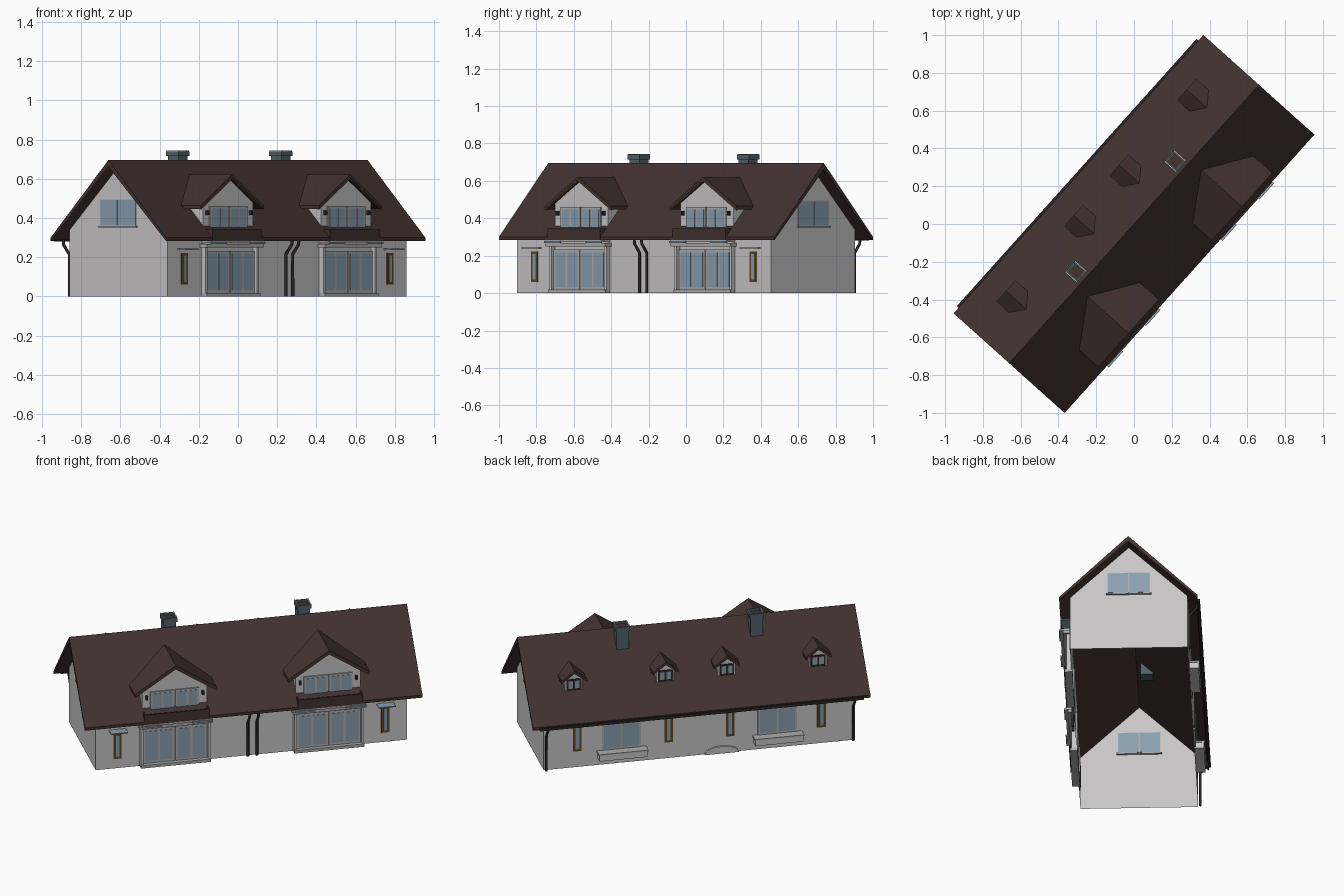
import bpy, bmesh, math
from mathutils import Matrix, Vector

if "Cube" in bpy.data.objects:
    bpy.data.objects.remove(bpy.data.objects["Cube"])

# The house stands turned on the plot: local x = length, local -y = garden front
TURN = Matrix.Rotation(math.radians(48.1), 4, 'Z')
L, W = 0.913, 0.336            # half length and half width of the walls
RIDGE = 0.695                  # main roof slope is 45 degrees: z = RIDGE - |y|


def material(name, rgb):
    m = bpy.data.materials.new(name)
    m.diffuse_color = (*rgb, 1)
    m.use_nodes = True
    m.node_tree.nodes["Principled BSDF"].inputs["Base Color"].default_value = m.diffuse_color
    return m


ROOF = material("dark brown roof", (0.055, 0.032, 0.031))
WALL = material("pale plaster", (0.58, 0.565, 0.565))
FRAME = material("light grey frame", (0.42, 0.42, 0.42))
GLASS = material("blue grey glass", (0.25, 0.35, 0.43))
SLATE = material("slate chimney", (0.08, 0.125, 0.14))
WOOD = material("golden brown wood", (0.10, 0.06, 0.02))
PIPE = material("dark pipe", (0.025, 0.018, 0.018))


def mesh(name, verts, faces, mat):
    me = bpy.data.meshes.new(name)
    me.from_pydata([TURN @ Vector(v) for v in verts], [], faces)
    bm = bmesh.new()
    bm.from_mesh(me)
    bmesh.ops.recalc_face_normals(bm, faces=bm.faces)
    bm.to_mesh(me)
    bm.free()
    me.materials.append(mat)
    ob = bpy.data.objects.new(name, me)
    bpy.context.collection.objects.link(ob)
    return ob


def prism(name, near, far, mat):
    """Solid between two matching outlines."""
    n = len(near)
    faces = [(i, (i + 1) % n, n + (i + 1) % n, n + i) for i in range(n)]
    faces += [tuple(range(n))[::-1], tuple(range(n, 2 * n))]
    return mesh(name, near + far, faces, mat)


def box(name, x, y, z, mat):
    ring = lambda h: [(x[0], y[0], h), (x[1], y[0], h), (x[1], y[1], h), (x[0], y[1], h)]
    return prism(name, ring(z[0]), ring(z[1]), mat)


def window(name, cx, half, y, z, panes, frame=FRAME, bar=0.012):
    """Frame plate with glass panes showing on both sides, facing local y."""
    box(name + "_frame", (cx - half, cx + half), (y - 0.004, y + 0.004), z, frame)
    step = (2 * half - bar) / panes
    for i in range(panes):
        a = cx - half + bar + i * step
        box(name + "_glass", (a, a + step - bar), (y - 0.006, y + 0.006),
            (z[0] + bar, z[1] - bar), GLASS)


def to_roof(name, outline, y, mat):
    """Extrude an (x, z) outline from y back to where it meets the main roof."""
    s = 1 if y > 0 else -1
    near = [(px, y, pz) for px, pz in outline]
    far = [(px, s * min(abs(y) - 0.001, RIDGE - pz - 0.01), pz) for px, pz in outline]
    return prism(name, near, far, mat)


def dormer(name, cx, half, eave, top, y_roof, body, base, y_body):
    t = 0.018
    k = (top - eave) / half
    to_roof(name + "_roof", [(cx - half, eave), (cx, top), (cx + half, eave),
            (cx + half, eave - t), (cx, top - t), (cx - half, eave - t)], y_roof, ROOF)
    h = top - t - k * body
    to_roof(name + "_wall", [(cx - body, base), (cx - body, h), (cx, top - t),
            (cx + body, h), (cx + body, base)], y_body, WALL)


# Walls, open underneath
ends = [[(x, -W, 0), (x, -W, 0.337), (x, 0, 0.662), (x, W, 0.337), (x, W, 0)] for x in (-L, L)]
mesh("walls", ends[0] + ends[1],
     [(0, 1, 2, 3, 4), (5, 6, 7, 8, 9), (0, 1, 6, 5), (3, 4, 9, 8)], WALL)

# Main roof
prof = [(-0.395, 0.30), (0, RIDGE), (0.395, 0.30), (0.395, 0.283), (0, 0.662), (-0.395, 0.283)]
prism("main_roof", [(-0.99, y, z) for y, z in prof], [(0.99, y, z) for y, z in prof], ROOF)
box("back_gutter", (-0.95, 0.95), (0.39, 0.408), (0.28, 0.296), PIPE)

for s in (-1, 1):
    # Gable windows with two panes and a sill
    x = s * L
    box("gable_frame", (x - 0.004, x + 0.004), (-0.122, 0.122), (0.36, 0.495), FRAME)
    for a in (-0.118, 0.004):
        box("gable_glass", (x - 0.006, x + 0.006), (a, a + 0.114), (0.364, 0.491), GLASS)
    box("gable_sill", (x - 0.012, x + 0.012), (-0.13, 0.13), (0.352, 0.36), FRAME)

    # Large front dormer with its trim, windows and lamps
    c = s * 0.45
    dormer("front_dormer", c, 0.24, 0.465, 0.622, -0.365, 0.19, 0.35, -0.335)
    for e in (-1, 1):
        a = [(c, 0.604), (c + e * 0.235, 0.450), (c + e * 0.235, 0.443), (c, 0.597)]
        prism("dormer_trim", [(px, -0.362, pz) for px, pz in a],
              [(px, -0.352, pz) for px, pz in a], WOOD)
        window("dormer_window", c + e * 0.073, 0.07, -0.338, (0.335, 0.46), 2)
        box("dormer_lamp", (c + e * 0.165 - 0.006, c + e * 0.165 + 0.006),
            (-0.352, -0.335), (0.415, 0.438), PIPE)

    # Balcony with dark parapet
    box("balcony_floor", (c - 0.205, c + 0.205), (-0.40, -0.336), (0.272, 0.284), FRAME)
    box("balcony_front", (c - 0.19, c + 0.19), (-0.398, -0.39), (0.276, 0.345), ROOF)
    for e in (-1, 1):
        box("balcony_side", sorted((c + e * 0.182, c + e * 0.19)), (-0.396, -0.34),
            (0.276, 0.345), ROOF)
        box("balcony_edge_glass", sorted((c + e * 0.09, c + e * 0.205)), (-0.408, -0.398),
            (0.268, 0.278), GLASS)

    # Garden doors in a shallow surround
    box("garden_lintel", (c - 0.215, c + 0.215), (-0.385, -0.33), (0.25, 0.268), FRAME)
    box("garden_step", (c - 0.205, c + 0.205), (-0.375, -0.33), (0, 0.018), FRAME)
    for e in (-1, 1):
        box("garden_jamb", sorted((c + e * 0.19, c + e * 0.205)), (-0.365, -0.33),
            (0.018, 0.25), WALL)
        window("garden_door", c + e * 0.095, 0.093, -0.345, (0.018, 0.232), 2, bar=0.014)

    # Narrow front window under a glass canopy
    c = s * 0.785
    window("slot_window", c, 0.024, -W, (0.06, 0.222), 1, WOOD, 0.014)
    box("glass_canopy", (c - 0.05, c + 0.05), (-0.39, -W), (0.238, 0.244), GLASS)

    # Back: wide window with planter, narrow windows below small dormers
    c = s * 0.457
    window("wide_window", c, 0.115, W, (0.09, 0.268), 2)
    box("planter", (c - 0.14, c + 0.14), (W, 0.39), (0.045, 0.088), WALL)
    box("planter_rim", (c - 0.145, c + 0.145), (W, 0.395), (0.082, 0.09), FRAME)
    for c in (s * 0.18, s * 0.716):
        window("back_slot_window", c, 0.025, W, (0.10, 0.262), 1, WOOD, 0.014)
        dormer("small_dormer", c, 0.075, 0.515, 0.572, 0.268, 0.052, 0.44, 0.25)
        window("small_dormer_window", c, 0.043, 0.251, (0.448, 0.515), 2, PIPE, 0.01)

    # Chimney with raised rim
    c = s * 0.393
    box("chimney", (c - 0.036, c + 0.036), (0.024, 0.096), (0.56, 0.725), SLATE)
    box("chimney_mouth", (c - 0.03, c + 0.03), (0.03, 0.09), (0.72, 0.728), ROOF)
    for e in (-1, 1):
        box("chimney_rim", sorted((c + e * 0.033, c + e * 0.042)), (0.018, 0.102),
            (0.715, 0.74), SLATE)
        box("chimney_rim", (c - 0.042, c + 0.042), sorted((0.06 + e * 0.033, 0.06 + e * 0.042)),
            (0.715, 0.74), SLATE)
        box("rim_cap", sorted((c + e * 0.034, c + e * 0.040)), (0.02, 0.10), (0.738, 0.743), FRAME)

# Downpipes with a bend under the eaves
for x, side in ((-0.022, -1), (0.03, -1), (-0.9, 1), (0.9, 1)):
    cu = bpy.data.curves.new("downpipe", 'CURVE')
    cu.dimensions = '3D'
    cu.bevel_depth = 0.008
    cu.bevel_resolution = 1
    sp = cu.splines.new('POLY')
    pts = [(0.39, 0.29), (0.388, 0.265), (0.348, 0.215), (0.348, 0.0)]
    sp.points.add(len(pts) - 1)
    for p, (y, z) in zip(sp.points, pts):
        p.co = (*(TURN @ Vector((x, side * y, z))), 1)
    cu.use_fill_caps = True
    cu.materials.append(PIPE)
    bpy.context.collection.objects.link(bpy.data.objects.new("downpipe", cu))

# Low arch at the foot of the back wall
arc = [(-0.13 + 0.1 * math.cos(a), 0.045 * math.sin(a))
       for a in (math.pi * i / 10 for i in range(11))]
prism("back_arch", [(x, W, z) for x, z in arc], [(x, W + 0.012, z) for x, z in arc], WALL)
